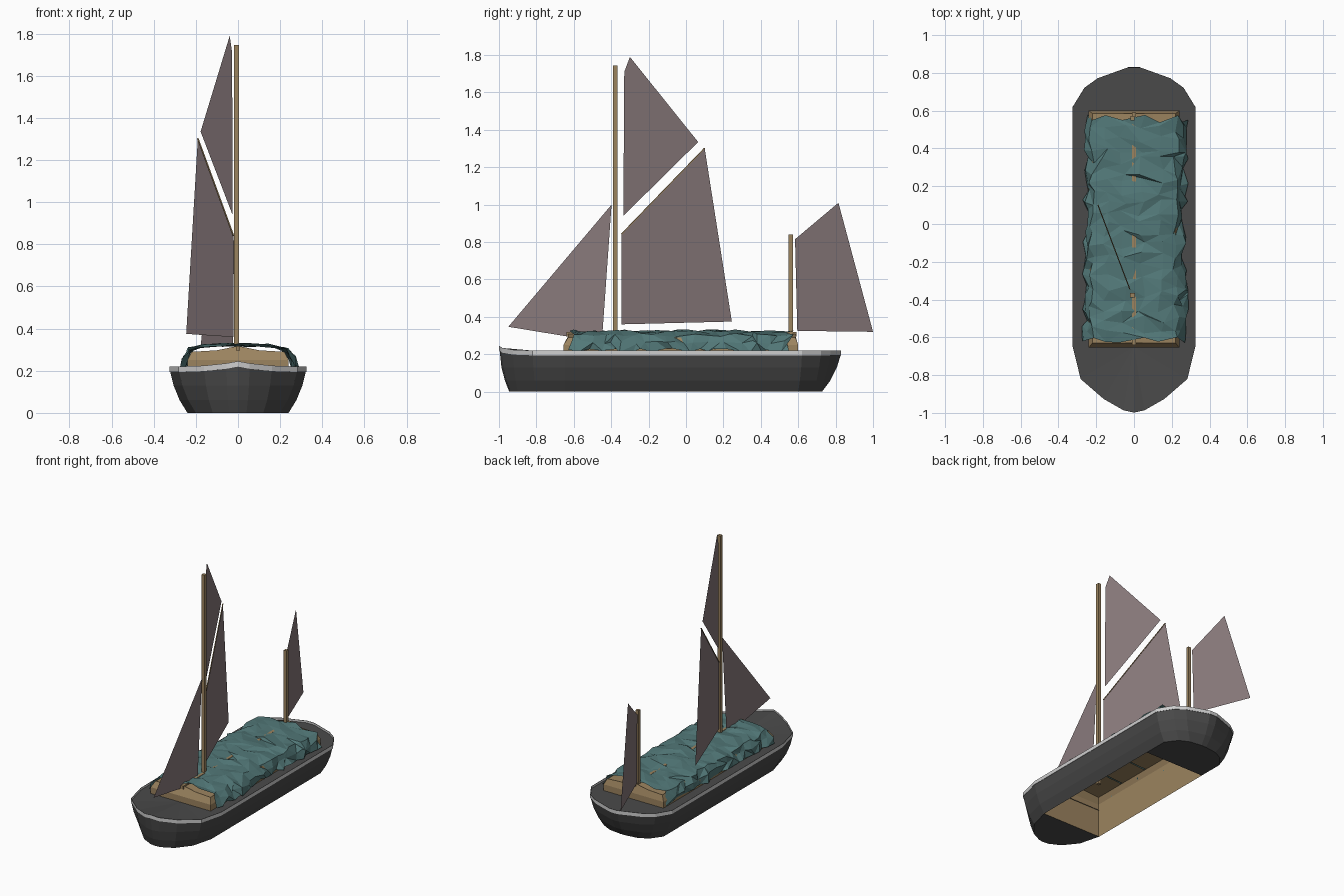
import bpy, bmesh, math, random
from mathutils import Vector

if "Cube" in bpy.data.objects:
    bpy.data.objects.remove(bpy.data.objects["Cube"])

random.seed(4)


def material(name, rgb):
    m = bpy.data.materials.new(name)
    m.diffuse_color = (*rgb, 1)
    m.use_nodes = True
    m.node_tree.nodes["Principled BSDF"].inputs["Base Color"].default_value = m.diffuse_color
    return m


HULL = material("dark_grey", (0.068, 0.068, 0.068))
RAIL = material("light_grey", (0.62, 0.62, 0.62))
WOOD = material("tan_wood", (0.33, 0.228, 0.114))
TARP = material("teal_tarp", (0.085, 0.19, 0.19))
SAIL = material("mauve_sail", (0.255, 0.197, 0.204))


def mesh_object(name, verts, faces, mat, fix_normals=True):
    me = bpy.data.meshes.new(name)
    me.from_pydata([tuple(v) for v in verts], [], faces)
    me.materials.append(mat)
    if fix_normals:
        bm = bmesh.new()
        bm.from_mesh(me)
        bmesh.ops.recalc_face_normals(bm, faces=bm.faces)
        bm.to_mesh(me)
        bm.free()
    ob = bpy.data.objects.new(name, me)
    bpy.context.collection.objects.link(ob)
    return ob


def box(name, x0, x1, y0, y1, z0, z1, mat=WOOD):
    v = [(x, y, z) for z in (z0, z1) for x, y in ((x0, y0), (x1, y0), (x1, y1), (x0, y1))]
    f = [(3, 2, 1, 0), (4, 5, 6, 7)] + [(i, (i + 1) % 4, 4 + (i + 1) % 4, 4 + i) for i in range(4)]
    return mesh_object(name, v, f, mat)


def spar(name, a, b, r, sides=4):
    a, b = Vector(a), Vector(b)
    rot = (b - a).to_track_quat('Z', 'Y')
    v = []
    for p in (a, b):
        for i in range(sides):
            t = 2 * math.pi * (i + 0.5) / sides
            v.append(p + rot @ Vector((r * math.cos(t), r * math.sin(t), 0)))
    f = [tuple(range(sides)), tuple(range(sides, 2 * sides))]
    f += [(i, (i + 1) % sides, sides + (i + 1) % sides, sides + i) for i in range(sides)]
    return mesh_object(name, v, f, WOOD)


# hull outlines, right half from bow to stern
TOP = [(0, -.997), (.055, -.985), (.16, -.925), (.28, -.82), (.322, -.65),
       (.322, .62), (.26, .72), (.19, .77), (.03, .827)]
LOW = [(0, -.945), (.04, -.94), (.12, -.90), (.2, -.80), (.24, -.65),
       (.24, .60), (.18, .68), (.11, .715), (.02, .727)]
RISE = [.03, .018, .005, 0, 0, 0, 0, 0, 0]


def ring(f, z, rise=0.0):
    half = [(a[0] * (1 - f) + b[0] * f, a[1] * (1 - f) + b[1] * f, z + r * rise)
            for a, b, r in zip(LOW, TOP, RISE)]
    return half + [(-x, y, q) for x, y, q in reversed(half[1:])]


def loft(rings):
    n = len(rings[0])
    v = [p for r in rings for p in r]
    f = [(k * n + i, k * n + (i + 1) % n, (k + 1) * n + (i + 1) % n, (k + 1) * n + i)
         for k in range(len(rings) - 1) for i in range(n)]
    return v, f


v, f = loft([ring(0, 0), ring(.45, .06), ring(.8, .13), ring(1, .197, 1)])
mesh_object("hull_sides", v, f, HULL)

# bulwark strip around the deck edge
v, f = loft([ring(1.0, .194, .85), ring(1.03, .194, .85), ring(1.03, .22, .85), ring(1.0, .22, .85)])
mesh_object("rail", v, f[:len(v) // 2], RAIL)
mesh_object("rail_cap", v, f[len(v) // 2:], HULL)


# deck and bottom, both open over the hold
def fan_cap(name, pts, centre, mat):
    n = len(pts)
    mesh_object(name, pts + [centre], [(i, i + 1, n) for i in range(n - 1)], mat)


for label, f_, z, rise, stern_y in (("bottom", 0, 0, 0, .42), ("deck", 1, .205, 1, .62)):
    r = ring(f_, z, rise)
    fan_cap("bow_" + label, r[-4:] + r[:5], (0, -.65, z), HULL)
    w = r[5][0]
    stern = [(w, stern_y, z)] + r[5:13] + [(-w, stern_y, z)]
    fan_cap("stern_" + label, stern, (0, stern_y, z), HULL)
for s, side in ((1, "right"), (-1, "left")):
    mesh_object(side + "_side_deck", [(s * .24, -.65, .205), (s * .322, -.65, .205),
                (s * .322, .62, .205), (s * .24, .62, .205)], [(0, 1, 2, 3)], HULL)
mesh_object("back_deck_strip", [(-.24, .60, .205), (.24, .60, .205), (.24, .62, .205), (-.24, .62, .205)],
            [(0, 1, 2, 3)], HULL)

# hold walls with slanted tops
for s, side in ((1, "right"), (-1, "left")):
    mesh_object(side + "_hold_wall", [(s * .24, -.655, 0), (s * .24, .60, 0),
                (s * .24, .60, .25), (s * .24, -.655, .25),
                (s * .22, .585, .29), (s * .22, -.63, .29)],
                [(0, 1, 2, 3), (3, 2, 4, 5)], WOOD)
for y, yt, end in ((-.655, -.63, "front"), (.60, .585, "back")):
    mesh_object(end + "_hold_wall", [(-.24, y, 0), (.24, y, 0), (.24, y, .25), (-.24, y, .25),
                (.22, yt, .29), (.1, yt, .297), (0, yt, .318), (-.1, yt, .297), (-.22, yt, .29)],
                [(0, 1, 2, 3), (3, 2, 4, 5, 6, 7, 8)], WOOD)

# hatch boards and ridge beam under the tarp
COUNT = 5
step = 1.215 / COUNT
for s, side in ((1, "right"), (-1, "left")):
    for i in range(COUNT):
        y0 = -.63 + i * step + (.004 if i else 0)
        y1 = -.63 + (i + 1) * step - (.004 if i < COUNT - 1 else 0)
        mesh_object(f"{side}_hatch_board_{i + 1}",
                    [(s * x, y, z) for x, z in ((.008, .308), (.1, .294), (.22, .287)) for y in (y0, y1)],
                    [(0, 1, 3, 2), (2, 3, 5, 4)], WOOD)
box("ridge_beam", -.01, .01, -.64, .59, .295, .318)

# crumpled tarp draped over the hatch
PROFILE = [(-.258, .217), (-.25, .265), (-.225, .305), (-.15, .32), (-.06, .324),
           (.04, .324), (.14, .32), (.22, .305), (.258, .265), (.27, .217)]
ROWS = 22
v, f = [], []
n = len(PROFILE)
for k in range(ROWS):
    for i, (x, z) in enumerate(PROFILE):
        y = -.615 + 1.175 * k / (ROWS - 1)
        hem = random.uniform(-.006, .014) if i in (0, n - 1) else random.uniform(-.011, .009)
        v.append((x + random.uniform(-.02, .02), y + random.uniform(-.022, .022), z + hem))
for k in range(ROWS - 1):
    for i in range(n - 1):
        a, b, c, d = k * n + i, k * n + i + 1, (k + 1) * n + i + 1, (k + 1) * n + i
        f += [(a, b, c), (a, c, d)] if random.random() < .5 else [(a, b, d), (b, c, d)]
mesh_object("cargo_tarp", v, f, TARP, False)

# masts
spar("main_mast", (-.008, -.377, .2), (-.008, -.377, 1.745), .017)
spar("mizzen_mast", (-.008, .56, .2), (-.008, .56, .84), .0155)


# sails, swung to the left about their mast
def swung(mast_y, y, z, slope):
    return (-.01 - slope * (y - mast_y), y, z)


def sail(name, mast_y, pts, slope=.379):
    return mesh_object(name, [swung(mast_y, y, z, slope) for y, z in pts],
                       [tuple(range(len(pts)))], SAIL)


sail("main_sail", -.377, [(-.345, .36), (.245, .375), (.10, 1.30), (-.345, .84)])
sail("top_sail", -.377, [(-.335, .94), (.065, 1.335), (-.30, 1.79), (-.33, 1.71)])
sail("mizzen_sail", .56, [(.595, .325), (1.0, .32), (.815, 1.01), (.583, .815)])
sail("jib", -.377, [(-.95, .347), (-.45, .265), (-.398, 1.0)], 0)
spar("gaff", swung(-.377, -.345, .842, .379), swung(-.377, .10, 1.302, .379), .004)
